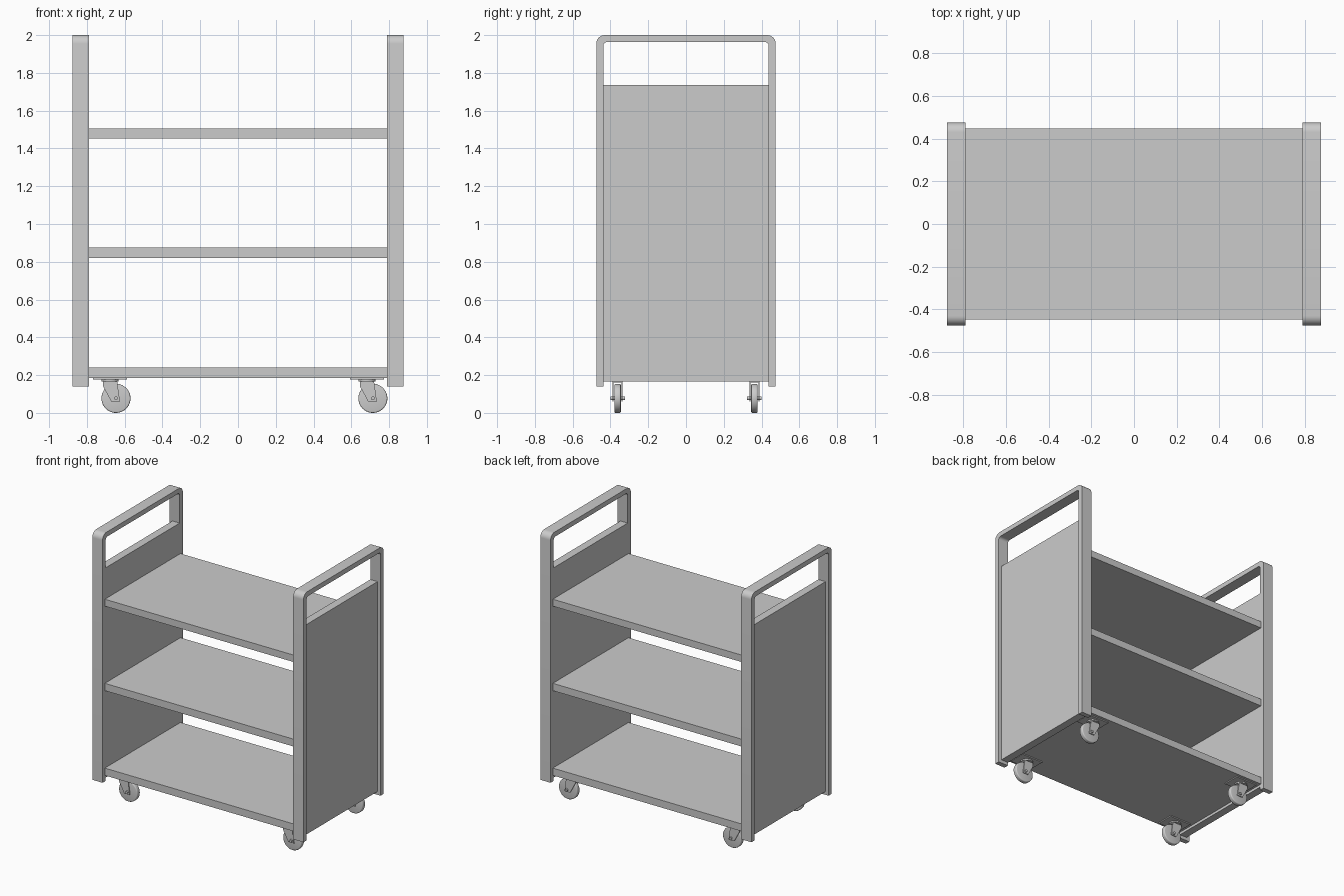
import bpy, bmesh
from math import sin, cos, pi
from mathutils import Matrix

if "Cube" in bpy.data.objects:
    bpy.data.objects.remove(bpy.data.objects["Cube"])


def finish(name, bm, smooth=False):
    bmesh.ops.recalc_face_normals(bm, faces=bm.faces)
    me = bpy.data.meshes.new(name)
    bm.to_mesh(me)
    bm.free()
    ob = bpy.data.objects.new(name, me)
    bpy.context.collection.objects.link(ob)
    if smooth:
        bpy.ops.object.select_all(action='DESELECT')
        ob.select_set(True)
        bpy.context.view_layer.objects.active = ob
        bpy.ops.object.shade_smooth_by_angle(angle=0.6)
    return ob


def box(name, x0, x1, y0, y1, z0, z1):
    bm = bmesh.new()
    m = Matrix.Translation(((x0 + x1) / 2, (y0 + y1) / 2, (z0 + z1) / 2))
    bmesh.ops.create_cube(bm, size=1, matrix=m @ Matrix.Diagonal((x1 - x0, y1 - y0, z1 - z0, 1)))
    return finish(name, bm)


def cylinder(name, loc, r, depth, axis='Z', bevel=0, seg=32):
    bm = bmesh.new()
    rot = Matrix.Rotation(pi / 2, 4, 'X') if axis == 'Y' else Matrix.Identity(4)
    bmesh.ops.create_cone(bm, cap_ends=True, segments=seg, radius1=r, radius2=r,
                          depth=depth, matrix=Matrix.Translation(loc) @ rot)
    if bevel:
        rims = [e for e in bm.edges if any(len(f.verts) > 4 for f in e.link_faces)]
        bmesh.ops.bevel(bm, geom=rims, offset=bevel, segments=3, affect='EDGES', profile=0.5)
    return finish(name, bm, True)


def prism(name, pts, to3d, shift, smooth=False):
    # Extrude a closed 2D profile along a vector
    bm = bmesh.new()
    face = bm.faces.new([bm.verts.new(to3d(a, b)) for a, b in pts])
    new = bmesh.ops.extrude_face_region(bm, geom=[face])['geom']
    bmesh.ops.translate(bm, vec=shift, verts=[v for v in new if isinstance(v, bmesh.types.BMVert)])
    return finish(name, bm, smooth)


def arch(half, top, r, bottom, n=8):
    # Upside-down U outline with rounded top corners, left to right
    arc = [(half - r + r * cos(t), top - r + r * sin(t))
           for t in (pi / 2 * i / n for i in range(n + 1))]
    right = [(half, bottom)] + arc
    return [(-y, z) for y, z in right] + right[::-1]


# End frames with handles, and end panels
outline = arch(0.475, 2.0, 0.045, 0.14) + arch(0.438, 1.964, 0.022, 0.14)[::-1]
for side, s in (("left", -1), ("right", 1)):
    prism(side + "_handle_frame", outline, lambda y, z: (s * 0.79, y, z), (s * 0.085, 0, 0), True)
    xs = sorted((s * 0.79, s * 0.85))
    box(side + "_end_panel", *xs, -0.438, 0.438, 0.165, 1.737)

# Shelves
for name, z0, z1 in (("bottom", 0.185, 0.24), ("middle", 0.82, 0.875), ("top", 1.453, 1.505)):
    box(name + "_shelf", -0.79, 0.79, -0.448, 0.448, z0, z1)

# Casters, all trailing in the same direction
fork_side = [(-0.038, 0.168), (-0.038, 0.142), (0.006, 0.06), (0.052, 0.06), (0.037, 0.168)]
for end, cx in (("left", -0.677), ("right", 0.683)):
    for face, cy in (("front", -0.362), ("back", 0.362)):
        tag = f"{end}_{face}_caster_"
        wx = cx + 0.031
        box(tag + "plate", cx - 0.09, cx + 0.09, cy - 0.065, cy + 0.065, 0.177, 0.186)
        cylinder(tag + "swivel", (cx, cy, 0.173), 0.045, 0.012)
        box(tag + "fork_top", cx - 0.038, cx + 0.037, cy - 0.027, cy + 0.027, 0.16, 0.169)
        for k, y in enumerate((cy - 0.027, cy + 0.021)):
            prism(f"{tag}fork_{k + 1}", fork_side, lambda x, z: (cx + x, y, z), (0, 0.006, 0))
        cylinder(tag + "wheel", (wx, cy, 0.077), 0.077, 0.034, 'Y', 0.007, 40)
        cylinder(tag + "axle", (wx, cy, 0.077), 0.01, 0.076, 'Y', 0, 12)
